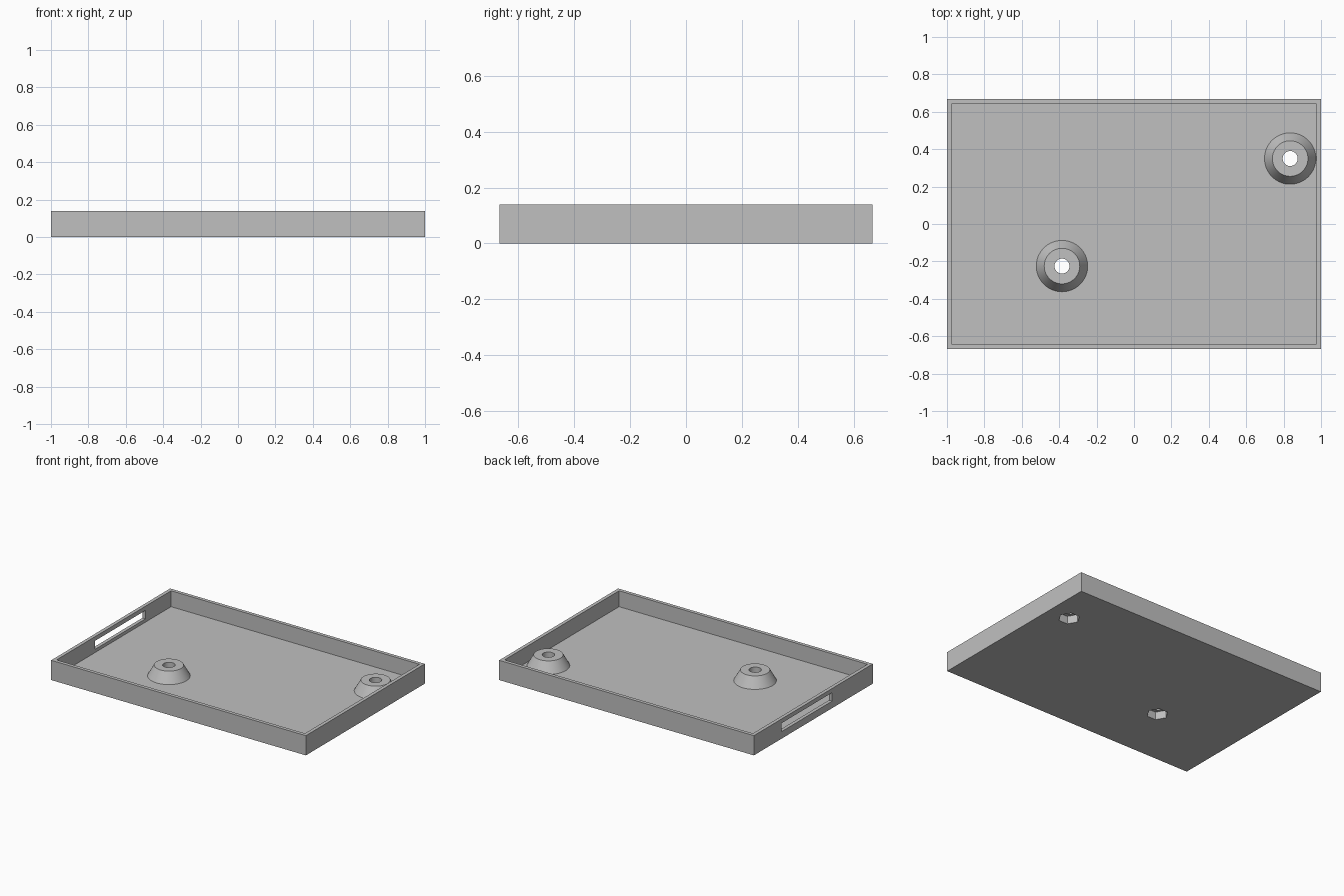
import bpy, bmesh, math
from mathutils import Matrix

cube = bpy.data.objects.get("Cube")
if cube:
    bpy.data.objects.remove(cube, do_unlink=True)

GREY = (0.53, 0.53, 0.53, 1)
grey = bpy.data.materials.new("plain_grey")
grey.use_nodes = True
grey.diffuse_color = GREY
grey.node_tree.nodes["Principled BSDF"].inputs["Base Color"].default_value = GREY

HALF_X, HALF_Y, HEIGHT = 1.0, 0.667, 0.14
WALL, FLOOR = 0.025, 0.027
BOSS_TOP = 0.103
BOSSES = [(-0.385, -0.225), (0.835, 0.35)]


def finish(name, bm):
    mesh = bpy.data.meshes.new(name)
    bm.to_mesh(mesh)
    bm.free()
    mesh.materials.append(grey)
    obj = bpy.data.objects.new(name, mesh)
    bpy.context.collection.objects.link(obj)
    return obj


def box(name, low, high):
    bm = bmesh.new()
    size = [b - a for a, b in zip(low, high)]
    mid = [(a + b) / 2 for a, b in zip(low, high)]
    bmesh.ops.create_cube(bm, size=1, matrix=Matrix.Translation(mid) @ Matrix.Diagonal((*size, 1)))
    return finish(name, bm)


def cone(name, centre, z0, z1, r0, r1, sides=64, turn=0.0):
    bm = bmesh.new()
    place = Matrix.Translation((*centre, (z0 + z1) / 2)) @ Matrix.Rotation(turn, 4, "Z")
    bmesh.ops.create_cone(bm, cap_ends=True, segments=sides, radius1=r0, radius2=r1,
                          depth=z1 - z0, matrix=place)
    return finish(name, bm)


def combine(target, tool, operation):
    """Apply a boolean and remove the tool object."""
    mod = target.modifiers.new(tool.name, "BOOLEAN")
    mod.operation, mod.solver, mod.object = operation, "EXACT", tool
    bpy.context.view_layer.objects.active = target
    bpy.ops.object.modifier_apply(modifier=mod.name)
    bpy.data.objects.remove(tool, do_unlink=True)


# Open tray with thin walls
tray = box("tray", (-HALF_X, -HALF_Y, 0), (HALF_X, HALF_Y, HEIGHT))
combine(tray, box("cavity", (WALL - HALF_X, WALL - HALF_Y, FLOOR),
                  (HALF_X - WALL, HALF_Y - WALL, HEIGHT + 0.1)), "DIFFERENCE")

# Long slot through one end wall
combine(tray, box("slot", (-HALF_X - 0.1, -0.21, 0.05),
                  (-HALF_X + 0.1, 0.355, 0.11)), "DIFFERENCE")

# Tapered bosses with a screw hole above and a nut pocket below
for centre in BOSSES:
    combine(tray, cone("boss", centre, FLOOR - 0.01, BOSS_TOP, 0.143, 0.095), "UNION")
    combine(tray, cone("screw_hole", centre, -0.1, 0.2, 0.04, 0.04, 48), "DIFFERENCE")
    combine(tray, cone("nut_pocket", centre, -0.1, 0.055, 0.07, 0.07, 6, math.radians(30)),
            "DIFFERENCE")

# Smooth the round faces and keep the corners sharp
bpy.ops.object.select_all(action="DESELECT")
tray.select_set(True)
bpy.context.view_layer.objects.active = tray
bpy.ops.object.shade_smooth_by_angle(angle=math.radians(25))
